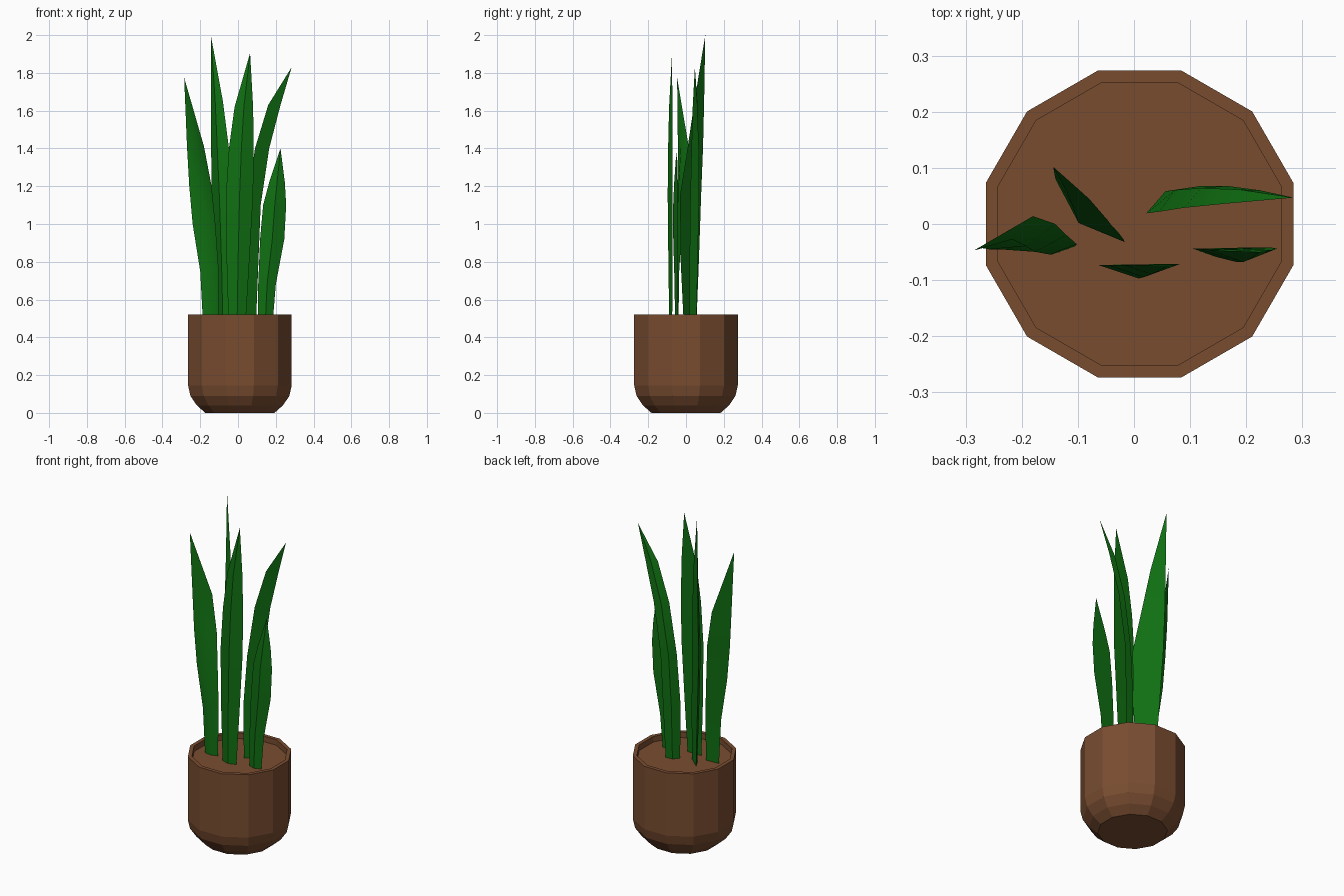
import bpy, bmesh, math
from mathutils import Vector

if "Cube" in bpy.data.objects:
    bpy.data.objects.remove(bpy.data.objects["Cube"])


def material(name, rgb):
    m = bpy.data.materials.new(name)
    m.diffuse_color = (*rgb, 1)
    m.use_nodes = True
    m.node_tree.nodes["Principled BSDF"].inputs["Base Color"].default_value = m.diffuse_color
    return m


BROWN = material("clay_brown", (0.19, 0.073, 0.03))
GREEN = material("leaf_green", (0.005, 0.16, 0.006))


def finish(name, bm, mat):
    bmesh.ops.recalc_face_normals(bm, faces=bm.faces)
    me = bpy.data.meshes.new(name)
    bm.to_mesh(me)
    bm.free()
    me.materials.append(mat)
    ob = bpy.data.objects.new(name, me)
    bpy.context.collection.objects.link(ob)
    return ob


def skin(bm, rings):
    for a, b in zip(rings, rings[1:]):
        n = len(a)
        for i in range(n):
            bm.faces.new((a[i], a[(i + 1) % n], b[(i + 1) % n], b[i]))


# pot: twelve-sided lathe of (apothem, z), ending in the sunken soil face
def make_pot():
    profile = [(0.183, 0), (0.228, 0.04), (0.262, 0.09), (0.274, 0.145),
               (0.274, 0.52), (0.252, 0.52), (0.252, 0.487)]
    bm = bmesh.new()
    rings = []
    for ap, z in profile:
        r = ap / math.cos(math.pi / 12)
        rings.append([bm.verts.new((0.01 + r * math.cos(math.radians(15 + 30 * k)),
                                    r * math.sin(math.radians(15 + 30 * k)), z))
                      for k in range(12)])
    skin(bm, rings)
    bm.faces.new(rings[0])
    bm.faces.new(rings[-1])
    finish("pot", bm, BROWN)


# leaf: left and right edge rails with a raised midrib, closed to a point
# rows are (z, left x, left y, right x, right y)
def make_leaf(name, rows, tip, bulge):
    bm = bmesh.new()
    rings = []
    wmax = max(math.hypot(r[3] - r[1], r[4] - r[2]) for r in rows)
    for z, lx, ly, rx, ry in rows:
        left, right = Vector((lx, ly, z)), Vector((rx, ry, z))
        d = right - left
        out = Vector((d.y, -d.x, 0)).normalized()
        mid = (left + right) / 2 + out * bulge * d.length / wmax
        rings.append([bm.verts.new(p) for p in (left, mid, right)])
    skin(bm, rings)
    bm.faces.new(rings[0])
    top = bm.verts.new(tip)
    for i in range(3):
        bm.faces.new((rings[-1][i], rings[-1][(i + 1) % 3], top))
    ob = finish(name, bm, GREEN)
    bpy.ops.object.select_all(action='DESELECT')
    ob.select_set(True)
    bpy.context.view_layer.objects.active = ob
    bpy.ops.object.shade_smooth_by_angle(angle=math.radians(35))


make_pot()

make_leaf("left_leaf", [
    (0.47, -0.185, -0.045, -0.105, -0.04),
    (0.75, -0.20, -0.045, -0.102, -0.036),
    (1.00, -0.24, -0.045, -0.12, -0.02),
    (1.20, -0.258, -0.045, -0.14, 0.0),
    (1.41, -0.27, -0.043, -0.18, 0.014)], (-0.285, -0.047, 1.775), 0.018)

make_leaf("tall_back_leaf", [
    (0.47, -0.105, 0.055, -0.03, -0.012),
    (0.80, -0.122, 0.068, -0.018, -0.028),
    (1.15, -0.14, 0.08, -0.017, -0.032),
    (1.40, -0.142, 0.09, -0.048, 0.008),
    (1.65, -0.143, 0.096, -0.08, 0.045)], (-0.144, 0.102, 2.0), 0.03)

make_leaf("centre_leaf", [
    (0.47, -0.05, -0.073, 0.04, -0.073),
    (0.80, -0.06, -0.073, 0.06, -0.072),
    (1.15, -0.064, -0.073, 0.08, -0.071),
    (1.40, -0.048, -0.073, 0.083, -0.071),
    (1.62, -0.018, -0.073, 0.08, -0.072)], (0.064, -0.074, 1.905), 0.025)

make_leaf("right_back_leaf", [
    (0.47, 0.025, 0.02, 0.095, 0.055),
    (0.80, 0.022, 0.019, 0.108, 0.062),
    (1.10, 0.045, 0.022, 0.12, 0.068),
    (1.40, 0.09, 0.029, 0.165, 0.068),
    (1.63, 0.16, 0.036, 0.225, 0.06)], (0.284, 0.047, 1.83), -0.02)

make_leaf("right_front_leaf", [
    (0.47, 0.105, -0.044, 0.183, -0.043),
    (0.68, 0.107, -0.044, 0.20, -0.042),
    (0.92, 0.117, -0.045, 0.245, -0.042),
    (1.10, 0.133, -0.046, 0.255, -0.044),
    (1.22, 0.165, -0.048, 0.248, -0.046)], (0.225, -0.05, 1.4), 0.024)
